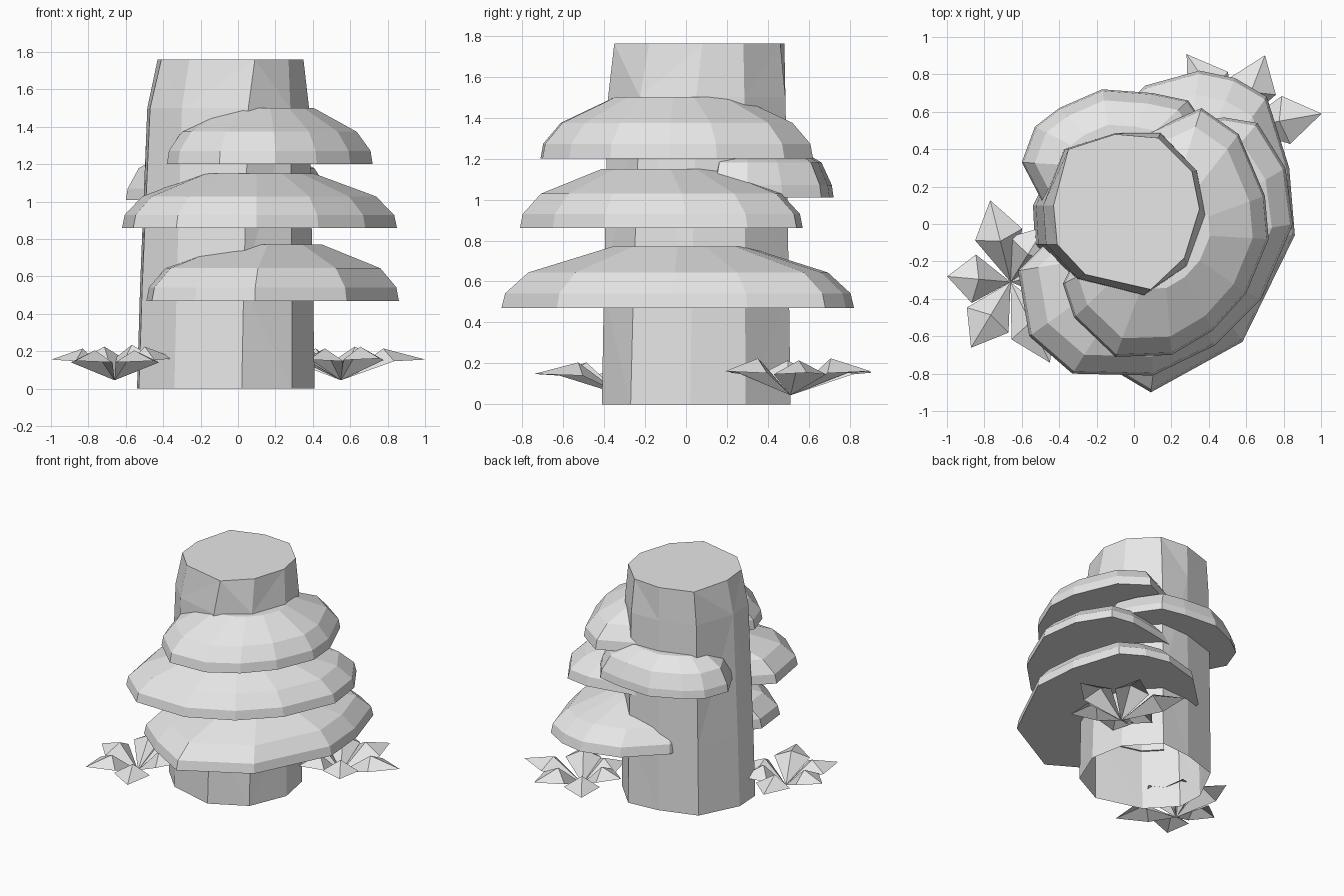
import bpy, bmesh, math
from mathutils import Vector

cube = bpy.data.objects.get("Cube")
if cube:
    bpy.data.objects.remove(cube, do_unlink=True)

GREY = (0.8, 0.8, 0.8, 1)
mat = bpy.data.materials.new("pale grey")
mat.use_nodes = True
mat.diffuse_color = GREY
mat.node_tree.nodes["Principled BSDF"].inputs["Base Color"].default_value = GREY


def finish(name, bm):
    mesh = bpy.data.meshes.new(name)
    bm.to_mesh(mesh)
    bm.free()
    mesh.materials.append(mat)
    obj = bpy.data.objects.new(name, mesh)
    bpy.context.collection.objects.link(obj)
    return obj


def loft(name, rings, closed_below=True):
    """Faceted skin through counter-clockwise rings of equal point count."""
    bm = bmesh.new()
    loops = [[bm.verts.new(p) for p in ring] for ring in rings]
    n = len(loops[0])
    for k, (lo, hi) in enumerate(zip(loops, loops[1:])):
        for i in range(n):
            j = (i + 1) % n
            if (i + k) % 2:
                bm.faces.new((lo[i], lo[j], hi[j]))
                bm.faces.new((lo[i], hi[j], hi[i]))
            else:
                bm.faces.new((lo[i], lo[j], hi[i]))
                bm.faces.new((lo[j], hi[j], hi[i]))
    if closed_below:
        bm.faces.new(loops[0][::-1])
    bm.faces.new(loops[-1])
    return finish(name, bm)


# Trunk: uneven column, narrowing above, hollow from below
FOOT = [(0.02, -0.41), (0.29, -0.27), (0.41, 0.02), (0.36, 0.29), (0.15, 0.51),
        (-0.1, 0.49), (-0.39, 0.4), (-0.54, 0.1), (-0.53, -0.11), (-0.34, -0.31)]
TOP = [(0.09, -0.35), (0.27, -0.18), (0.35, 0.08), (0.31, 0.28), (0.13, 0.46),
       (-0.1, 0.48), (-0.35, 0.4), (-0.43, 0.1), (-0.41, -0.11), (-0.26, -0.27)]
AXIS = Vector((-0.06, 0.06))


def trunk(name, size, closed_below):
    rings = []
    for z, blend in ((0, 0), (0.55, 0.15), (1.5, 0.5), (1.76, 1)):
        ring = [Vector(a).lerp(Vector(b), blend) for a, b in zip(FOOT, TOP)]
        ring = [AXIS + (p - AXIS) * size for p in ring]
        rings.append([(p.x, p.y, z) for p in ring])
    return loft(name, rings, closed_below)


trunk("trunk", 1, False)
cutter = trunk("shelf_cutter", 0.97, True)
cutter.hide_render = True


# Shelf caps: flat underside, thin rim, sloping shoulder, wrapped round the trunk
def shelf(name, z, height, centre, crown, outline, shoulder=(0.58, 0.85)):
    c = Vector(centre)
    rings = []
    for t, s in ((0, 1), (0.24, 0.98), shoulder, (1, crown)):
        ring = [c + (Vector(p) - c) * s for p in outline[::-1]]
        rings.append([(p.x, p.y, z + height * t) for p in ring])
    obj = loft(name, rings)
    cut = obj.modifiers.new("trunk_opening", 'BOOLEAN')
    cut.operation = 'DIFFERENCE'
    cut.solver = 'EXACT'
    cut.object = cutter
    with bpy.context.temp_override(object=obj, active_object=obj):
        bpy.ops.object.modifier_apply(modifier=cut.name)


shelf("lower_shelf", 0.47, 0.30, (0.2, -0.03), 0.38, [
    (-0.2, 0.49), (0.06, 0.74), (0.35, 0.82), (0.54, 0.78), (0.71, 0.68),
    (0.83, 0.3), (0.86, -0.06), (0.58, -0.63), (0.09, -0.9), (-0.23, -0.71),
    (-0.46, -0.52), (-0.49, -0.25), (-0.3, 0.0)])
shelf("middle_shelf", 0.86, 0.29, (0.1, -0.13), 0.41, [
    (0.0, 0.48), (0.3, 0.54), (0.48, 0.57), (0.66, 0.54), (0.81, 0.3),
    (0.85, 0.0), (0.68, -0.4), (0.43, -0.65), (0.1, -0.81), (-0.33, -0.8),
    (-0.56, -0.6), (-0.62, -0.25), (-0.42, -0.05)])
shelf("upper_shelf", 1.20, 0.30, (0.15, -0.05), 0.45, [
    (0.05, 0.48), (0.36, 0.62), (0.56, 0.48), (0.7, 0.15), (0.72, -0.08),
    (0.6, -0.37), (0.42, -0.57), (0.2, -0.7), (-0.1, -0.71),
    (-0.32, -0.5), (-0.38, -0.32), (-0.25, -0.05)])
shelf("rear_shelf", 1.01, 0.25, (-0.1, 0.3), 0.55, [
    (-0.48, 0.1), (-0.6, 0.33), (-0.53, 0.52), (-0.4, 0.62), (-0.17, 0.72),
    (0.1, 0.70), (0.29, 0.66), (0.42, 0.47), (0.49, 0.3), (0.45, 0.14),
    (-0.1, 0.1)], (0.68, 0.86))
bpy.data.objects.remove(cutter, do_unlink=True)


# Leaf clusters: ridged kite-shaped leaves fanning from a low point
def leaf_cluster(name, x, y, leaves):
    bm = bmesh.new()
    base = Vector((x, y, 0.045))
    for deg, length, lift in leaves:
        a = math.radians(deg)
        out = Vector((math.cos(a), math.sin(a), 0)) * length
        side = Vector((-math.sin(a), math.cos(a), 0)) * 0.13
        up = Vector((0, 0, lift))
        root, ridge, tip = (bm.verts.new(p) for p in (
            base, base + out * 0.5 + up, base + out + up * 0.65))
        for s in (1, -1):
            edge = bm.verts.new(base + out * 0.58 + side * s + up * 0.6)
            for tri in ((root, ridge, edge), (ridge, tip, edge)):
                bm.faces.new(tri[::s])
    finish(name, bm)


leaf_cluster("right_leaf_cluster", -0.66, -0.31, [
    (104, 0.45, 0.18), (175, 0.34, 0.17), (239, 0.41, 0.16),
    (296, 0.48, 0.16), (12, 0.33, 0.18), (58, 0.35, 0.19)])
leaf_cluster("left_leaf_cluster", 0.55, 0.51, [
    (124, 0.48, 0.17), (69, 0.42, 0.18), (10, 0.46, 0.17),
    (303, 0.38, 0.18), (185, 0.32, 0.17), (240, 0.34, 0.17)])
